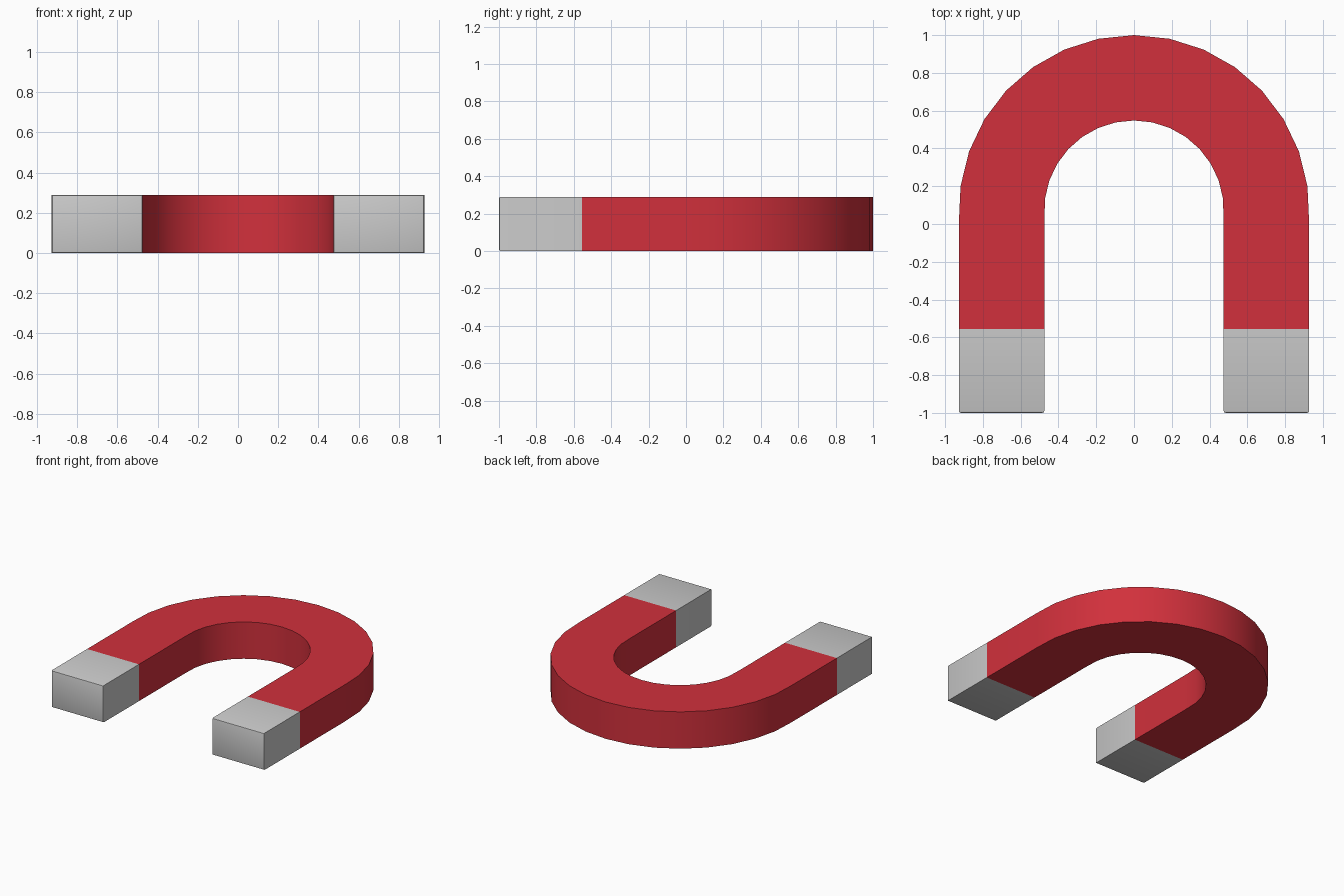
import bpy, bmesh
from math import sin, cos, radians

if "Cube" in bpy.data.objects:
    bpy.data.objects.remove(bpy.data.objects["Cube"])

R_OUT, R_IN, HEIGHT = 0.927, 0.475, 0.29
CENTRE_Y, JOIN_Y, END_Y = 1 - R_OUT, -0.555, -1.0


def finish(bm, name, colour=None):
    bmesh.ops.recalc_face_normals(bm, faces=bm.faces)
    mesh = bpy.data.meshes.new(name)
    bm.to_mesh(mesh)
    bm.free()
    obj = bpy.data.objects.new(name, mesh)
    bpy.context.collection.objects.link(obj)
    if colour:
        mat = bpy.data.materials.new(name + "_paint")
        mat.diffuse_color = colour
        mat.use_nodes = True
        mat.node_tree.nodes["Principled BSDF"].inputs["Base Color"].default_value = mat.diffuse_color
        mesh.materials.append(mat)
    bpy.ops.object.select_all(action='DESELECT')
    bpy.context.view_layer.objects.active = obj
    obj.select_set(True)
    bpy.ops.object.shade_smooth_by_angle(angle=radians(35))
    return obj


def sweep(bm, stations):
    # Join rectangular sections, each given as (outer xy, inner xy)
    rings = [[bm.verts.new((*p, z)) for p, z in
              ((o, 0), (o, HEIGHT), (i, HEIGHT), (i, 0))] for o, i in stations]
    for a, b in zip(rings, rings[1:]):
        for k in range(4):
            n = (k + 1) % 4
            bm.faces.new((a[k], a[n], b[n], b[k]))
    return rings


def across(side, y):
    return (side * R_OUT, y), (side * R_IN, y)


# Red horseshoe body: straight leg, arc, straight leg
arc = []
for k in range(-7, 8):
    a = radians(11.73 * k)
    arc.append(tuple((r * sin(a), CENTRE_Y + r * cos(a)) for r in (R_OUT, R_IN)))
body = bmesh.new()
sweep(body, [across(-1, JOIN_Y), across(-1, 0.01)] + arc
      + [across(1, 0.01), across(1, JOIN_Y)])
finish(body, "horseshoe_body", (0.64, 0.03, 0.045, 1))

# Bare metal pole tips with slightly softened end edges
for side, name in ((-1, "left_pole_tip"), (1, "right_pole_tip")):
    tip = bmesh.new()
    end = sweep(tip, [across(side, JOIN_Y), across(side, END_Y)])[1]
    cap = tip.faces.new(end)
    bmesh.ops.bevel(tip, geom=list(cap.edges), offset=0.01, segments=2,
                    profile=0.5, affect='EDGES')
    finish(tip, name)
